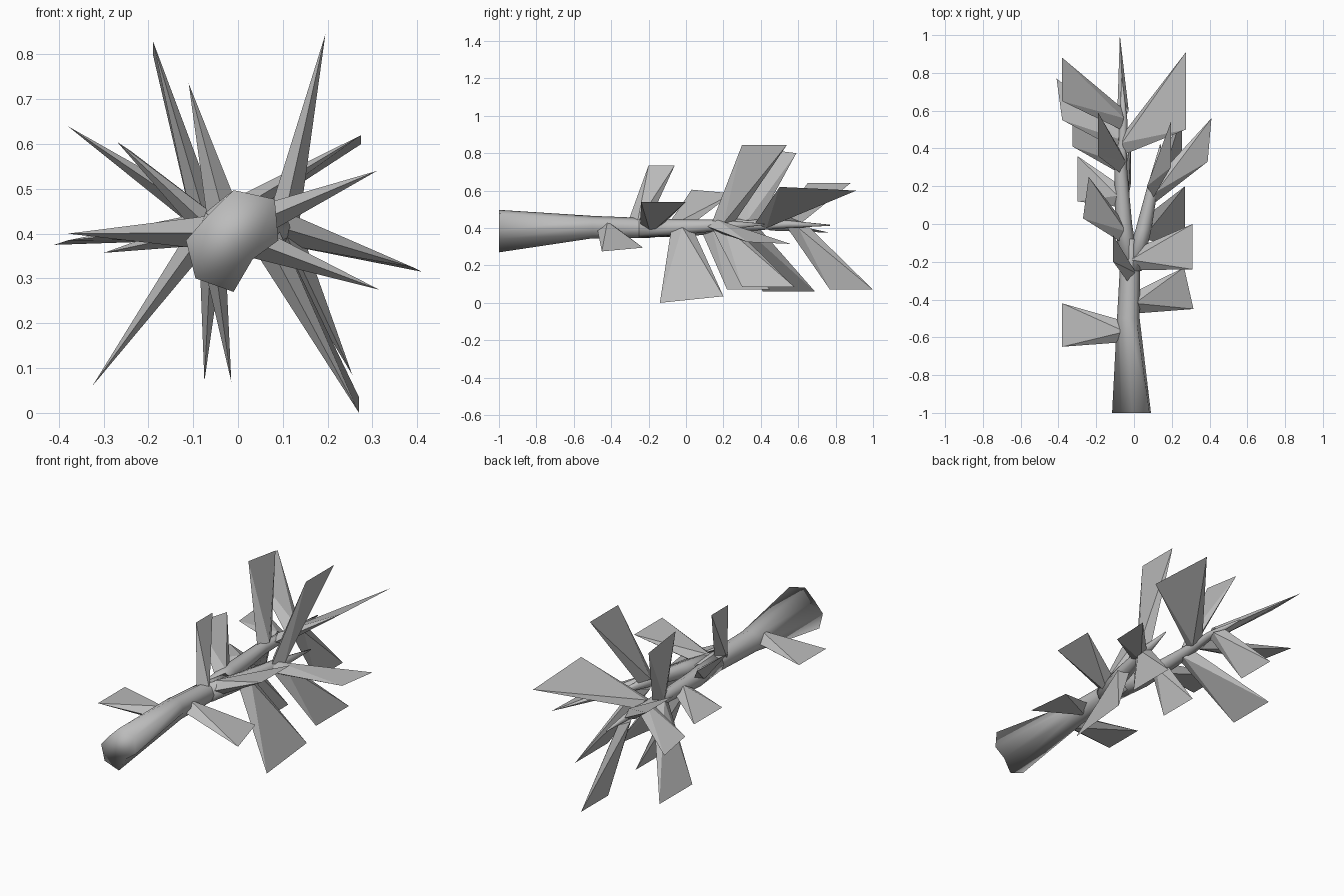
import bpy, math
from mathutils import Vector

old = bpy.data.objects.get("Cube")
if old:
    bpy.data.objects.remove(old, do_unlink=True)

grey = bpy.data.materials.new("plain grey")
grey.use_nodes = True
grey.diffuse_color = (0.5, 0.5, 0.5, 1)
grey.node_tree.nodes["Principled BSDF"].inputs["Base Color"].default_value = grey.diffuse_color


def make_object(name, verts, faces, smooth):
    mesh = bpy.data.meshes.new(name)
    mesh.from_pydata(verts, [], faces)
    mesh.materials.append(grey)
    for poly in mesh.polygons:
        poly.use_smooth = smooth
    obj = bpy.data.objects.new(name, mesh)
    bpy.context.collection.objects.link(obj)
    return obj


SIDES = 8
# uneven outline of the cut end of the trunk
CUT_END = [0.1, 0.13, 0.112, 0.08, 0.106, 0.12, 0.115, 0.06]


def make_branch(name, path, first_ring=None):
    """Tapered tube through (x, y, z, radius) stations along y."""
    verts, faces = [], []
    for i, (x, y, z, radius) in enumerate(path):
        for k in range(SIDES):
            angle = math.tau * k / SIDES
            r = first_ring[k] if first_ring and i == 0 else radius
            verts.append((x + r * math.cos(angle), y, z + r * math.sin(angle)))
    for i in range(len(path) - 1):
        for k in range(SIDES):
            a, b = i * SIDES + k, i * SIDES + (k + 1) % SIDES
            faces.append((a, a + SIDES, b + SIDES, b))
    last = (len(path) - 1) * SIDES
    faces.append(tuple(range(SIDES)))
    faces.append(tuple(last + k for k in reversed(range(SIDES))))
    return make_object(name, verts, faces, True)


def point_on(path, y):
    """Centre of a branch at the given y."""
    for start, end in zip(path, path[1:]):
        if y <= end[1]:
            t = (y - start[1]) / (end[1] - start[1])
            return Vector(start[:3]).lerp(Vector(end[:3]), t)
    return Vector(path[-1][:3])


def make_leaf(name, path, thickness, width, root_y, x, z, y_start, y_end, dx=0, dz=0):
    """Wedge with a diamond root that thins out to a straight outer edge."""
    root = point_on(path, root_y)
    tip_a = Vector((x, y_start, z))
    tip_b = Vector((x + dx, y_end, z + dz))
    along = Vector((0, 1, 0))
    out = ((tip_a + tip_b) / 2 - root).normalized()
    side = out.cross(along).normalized() * thickness / 2
    half = along * width / 2
    root += Vector((out.x, 0, out.z)) * 0.02
    verts = [root - half, root + side, root + half, root - side, tip_a, tip_b]
    faces = [(0, 1, 4), (1, 5, 4), (1, 2, 5), (2, 3, 5), (3, 4, 5), (3, 0, 4), (3, 2, 1, 0)]
    return make_object(name, verts, faces, False)


# Branch paths: x, y, z, radius
trunk = [(-0.01, -1, 0.385, 0.1), (-0.03, -0.5, 0.405, 0.06),
         (-0.02, -0.2, 0.4, 0.053), (-0.02, -0.08, 0.4, 0.04)]
right_twig = [(-0.02, -0.25, 0.4, 0.05), (-0.055, 0, 0.4, 0.045),
              (-0.07, 0.3, 0.415, 0.033), (-0.055, 0.55, 0.42, 0.02),
              (-0.065, 0.77, 0.415, 0.003)]
left_twig = [(-0.01, -0.25, 0.4, 0.05), (0.05, -0.03, 0.405, 0.042),
             (0.095, 0.18, 0.415, 0.03), (0.14, 0.42, 0.42, 0.003)]

make_branch("trunk", trunk, CUT_END)
make_branch("right_twig", right_twig)
make_branch("left_twig", left_twig)

# Leaves: root y, tip x, tip z, edge start y, edge end y, optional edge slant
trunk_leaves = [
    (-0.57, -0.38, 0.4, -0.65, -0.42),
    (-0.42, 0.315, 0.275, -0.45, -0.23, -0.05, 0.02),
    (-0.26, -0.11, 0.735, -0.2, -0.06),
    (-0.19, 0.31, 0.54, -0.24, 0),
]
right_leaves = [
    (-0.04, -0.27, 0.605, 0.03, 0.25, 0.03, -0.02),
    (0.15, -0.3, 0.357, 0.12, 0.36),
    (0.14, -0.015, 0.07, 0.22, 0.45),
    (0.33, -0.19, 0.83, 0.36, 0.59, 0, -0.03),
    (0.33, -0.325, 0.06, 0.41, 0.69),
    (0.43, 0.275, 0.62, 0.5, 0.91, 0, -0.02),
    (0.45, -0.38, 0.385, 0.55, 0.77, -0.03, -0.01),
    (0.56, -0.38, 0.64, 0.65, 0.88),
    (0.6, -0.075, 0.07, 0.77, 1),
]
left_leaves = [
    (-0.02, 0.27, 0, -0.14, 0.2, 0, 0.035),
    (0.2, 0.195, 0.845, 0.3, 0.54),
    (0.2, 0.255, 0.085, 0.3, 0.58),
    (0.17, 0.39, 0.325, 0.33, 0.56, 0.02, -0.01),
]

for label, path, thickness, width, leaves in (
        ("trunk_leaf", trunk, 0.08, 0.11, trunk_leaves),
        ("right_leaf", right_twig, 0.06, 0.12, right_leaves),
        ("left_leaf", left_twig, 0.07, 0.12, left_leaves)):
    for number, leaf in enumerate(leaves, 1):
        make_leaf(f"{label}_{number}", path, thickness, width, *leaf)
